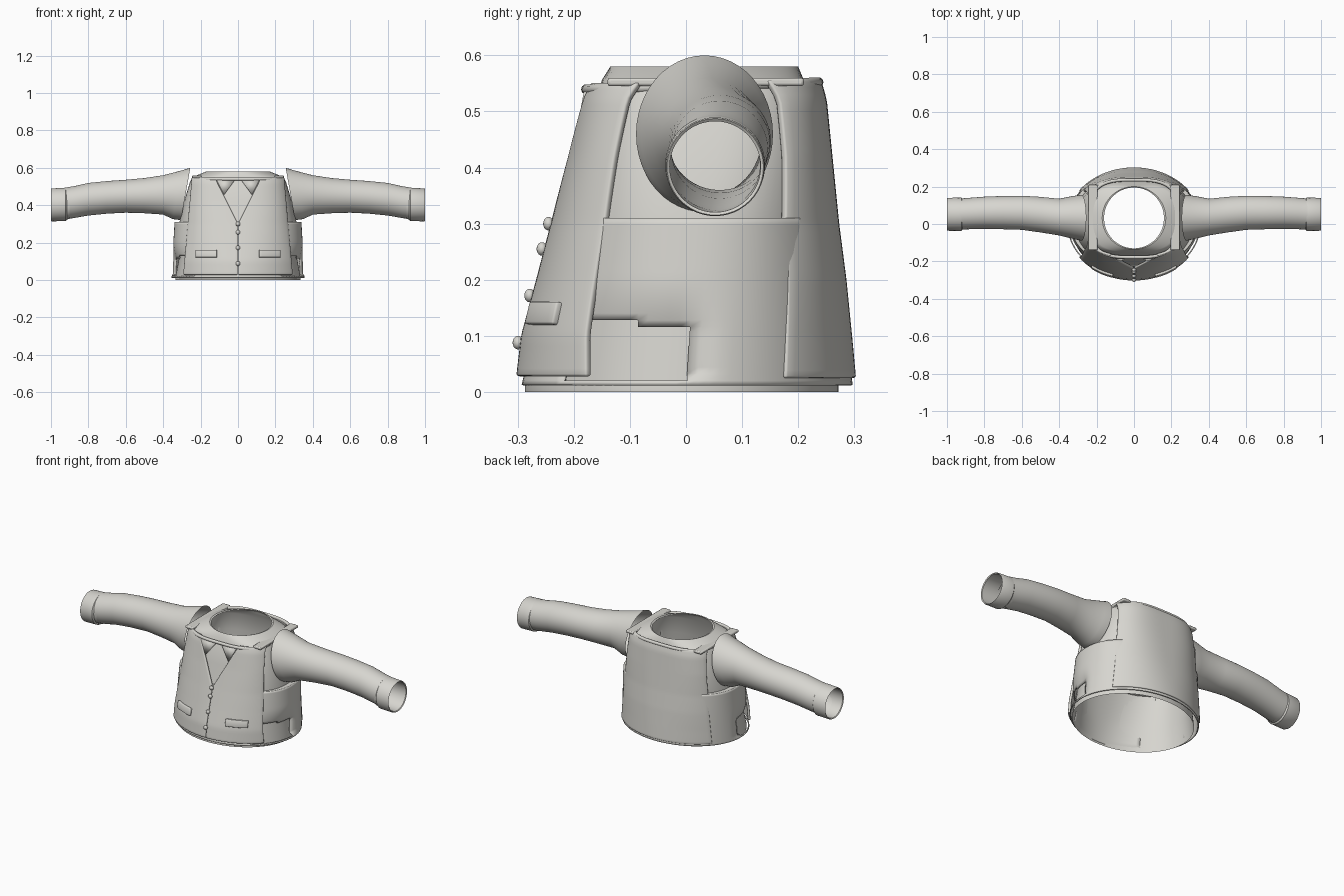
import bpy, bmesh, math
from mathutils import Vector

if "Cube" in bpy.data.objects:
    bpy.data.objects.remove(bpy.data.objects["Cube"])

cloth = bpy.data.materials.new("light_grey_cloth")
cloth.use_nodes = True
cloth.diffuse_color = (0.68, 0.67, 0.63, 1)
cloth.node_tree.nodes["Principled BSDF"].inputs["Base Color"].default_value = cloth.diffuse_color


def finish(name, bm, thick=0, bevel=0):
    """Turn a bmesh into a smooth grey object with optional thickness and bevel."""
    bmesh.ops.recalc_face_normals(bm, faces=bm.faces)
    mesh = bpy.data.meshes.new(name)
    bm.to_mesh(mesh)
    bm.free()
    mesh.materials.append(cloth)
    obj = bpy.data.objects.new(name, mesh)
    bpy.context.collection.objects.link(obj)
    if thick:
        mod = obj.modifiers.new("thickness", "SOLIDIFY")
        mod.thickness = thick
        mod.offset = 0
    if bevel:
        mod = obj.modifiers.new("soft_edges", "BEVEL")
        mod.width = bevel
        mod.segments = 2
        mod.limit_method = "ANGLE"
        mod.angle_limit = math.radians(50)
    bpy.ops.object.select_all(action="DESELECT")
    bpy.context.view_layer.objects.active = obj
    obj.select_set(True)
    bpy.ops.object.shade_smooth_by_angle(angle=math.radians(35))
    return obj


def skin(rows, closed=False):
    """Bridge rows of points with quads."""
    bm = bmesh.new()
    grid = [[bm.verts.new(p) for p in row] for row in rows]
    for low, high in zip(grid, grid[1:]):
        n = len(low)
        for i in range(n if closed else n - 1):
            j = (i + 1) % n
            bm.faces.new((low[i], low[j], high[j], high[i]))
    return bm


def ring(z, half, front, back, power, count=96):
    """Rounded-square outline at one height."""
    mid, deep = (front + back) / 2, (back - front) / 2
    pts = []
    for i in range(count):
        a = math.tau * i / count
        c, s = math.cos(a), math.sin(a)
        pts.append(Vector((half * math.copysign(abs(c) ** (2 / power), c),
                           mid + deep * math.copysign(abs(s) ** (2 / power), s), z)))
    return pts


def sample(table, key):
    """Linear lookup in a table whose first column is the key."""
    for a, b in zip(table, table[1:]):
        if key <= b[0]:
            t = (key - a[0]) / (b[0] - a[0])
            return [p + (q - p) * t for p, q in zip(a[1:], b[1:])]
    return table[-1][1:]


# Vest outline by height: z, half width, front y, back y, roundness
VEST = [(.025, .36, -.302, .302, 2), (.1, .35, -.293, .295, 2.1),
        (.2, .33, -.266, .285, 2.3), (.3, .31, -.24, .272, 2.5),
        (.42, .29, -.21, .26, 2.8), (.52, .27, -.188, .25, 3),
        (.555, .258, -.175, .24, 3)]


def vest_y(x, z, side):
    half, front, back, power = sample(VEST, z)
    mid, deep = (front + back) / 2, (back - front) / 2
    return mid + side * deep * max(0, 1 - abs(x / half) ** power) ** (1 / power)


def panel_edge(z):
    return .292 - .09 * z


# Shirt core with shoulder yoke and round neck opening
shirt = [(0, .335, -.287, .272, 2), (.012, .335, -.287, .272, 2),
         (.12, .315, -.265, .265, 2), (.3, .315, -.22, .25, 2.4),
         (.42, .288, -.19, .24, 2.8), (.52, .258, -.168, .228, 3),
         (.548, .245, -.152, .212, 3), (.556, .23, -.15, .21, 2.8),
         (.58, .17, -.135, .2, 2), (.577, .16, -.13, .195, 2)]
finish("shirt_body", skin([ring(*r) for r in shirt], True))

# Side wrap of the vest, dented and cut open at the lower front flank
heights = [.012, .02] + [.02 + .29 * i / 24 for i in range(1, 25)]
rows = []
for z in heights:
    t = (z - .012) / .298
    pts = ring(z, .354 - .018 * t, -.29 + .07 * t, .294 - .034 * t, 2 + .3 * t)
    for p in pts:
        if z > .02:
            down = min(1, max(0, (.21 - z) / .1))
            forward = min(1, max(0, (.07 - p.y) / .07))
            p.x *= 1 - .07 * (down * forward) ** 2
    rows.append(pts)
wrap = skin(rows, True)
hole = []
for f in wrap.faces:
    c = f.calc_center_median()
    if -.21 < c.y < 0 and .02 < c.z < .115 - .1 * c.y:
        hole.append(f)
bmesh.ops.delete(wrap, geom=hole, context="FACES")
finish("vest_side_wrap", wrap, .006)

# Ledge closing the vest armhole
finish("armhole_ledge", skin([ring(.31, .336, -.22, .26, 2.3),
                              ring(.311, .29, -.2, .24, 2.4)], True))

# Vest front halves with a V neck
for sign, label in ((1, "left"), (-1, "right")):
    rows = []
    for k in range(40):
        z = .028 + .522 * k / 39
        inner = max(.0015, (z - .3) * .5)
        outer = panel_edge(z)
        xs = [inner + (outer - inner) * i / 20 for i in range(21)]
        rows.append([(sign * x, vest_y(x, z, -1) + .006, z) for x in xs])
    finish("vest_front_" + label, skin(rows), .014, .004)

# Vest back
rows = []
for k in range(40):
    z = .025 + .53 * k / 39
    xs = [panel_edge(z) * i / 20 for i in range(-20, 21)]
    rows.append([(x, vest_y(x, z, 1) - .006, z) for x in xs])
finish("vest_back", skin(rows), .014, .004)


def bar(name, corner_a, corner_b, bevel):
    bm = bmesh.new()
    a, b = Vector(corner_a), Vector(corner_b)
    bmesh.ops.create_cube(bm, size=1)
    for v in bm.verts:
        v.co = (a + b) / 2 + v.co * (b - a)
    return finish(name, bm, 0, bevel)


def tube(name, pts, radius, cyclic):
    """Round cord along a list of points."""
    curve = bpy.data.curves.new(name, "CURVE")
    curve.dimensions = "3D"
    curve.bevel_depth = radius
    curve.bevel_resolution = 3
    curve.use_fill_caps = True
    line = curve.splines.new("POLY")
    line.points.add(len(pts) - 1)
    for q, p in zip(line.points, pts):
        q.co = (*p, 1)
    line.use_cyclic_u = cyclic
    curve.materials.append(cloth)
    obj = bpy.data.objects.new(name, curve)
    bpy.context.collection.objects.link(obj)


# Rolled rim round the top of the vest
rim = ring(.545, .238, -.178, .236, 3.2)
for p in rim:
    p.z += .03 * p.y
tube("vest_top_rim", rim, .009, True)

for sign, label in ((1, "left"), (-1, "right")):
    # Shoulder strap
    bar("shoulder_strap_" + label, (sign * .195, -.14, .545),
        (sign * .245, .21, .56), .005)

    # Collar tip lying in the V
    bm = bmesh.new()
    tip = [(.115, -.178, .535), (.075, -.193, .455), (.02, -.176, .53)]
    bm.faces.new([bm.verts.new((sign * x, y, z)) for x, y, z in tip])
    finish("collar_tip_" + label, bm, .008)

    # Pocket flap following the vest front
    rows = []
    for z in (.12, .14, .16):
        xs = [.112 + .113 * i / 8 for i in range(9)]
        rows.append([(sign * x, vest_y(x, z, -1) - .005, z) for x in xs])
    finish("pocket_flap_" + label, skin(rows), .018, .004)

    # Sleeve: x, y centre, z centre, y radius, z radius
    sleeve = [(.255, .033, .46, .122, .14), (.3, .035, .456, .115, .13),
              (.4, .037, .455, .098, .105), (.5, .05, .451, .095, .094),
              (.6, .06, .448, .091, .088), (.7, .061, .442, .089, .087),
              (.8, .06, .432, .086, .087), (.88, .056, .416, .084, .085),
              (.935, .053, .408, .083, .084)]
    rows = []
    for k, (x, cy, cz, ry, rz) in enumerate(sleeve):
        row = []
        for i in range(48):
            a = math.tau * i / 48
            slant = (1 - math.sin(a)) * .025 if k < 2 else 0
            row.append((sign * (x + slant), cy + ry * math.cos(a), cz + rz * math.sin(a)))
        rows.append(row)
    finish("sleeve_" + label, skin(rows, True))

    # Cuff
    rows = []
    for x, r in ((.915, .082), (.922, .089), (.996, .088), (1, .086), (.996, .081), (.9, .08)):
        rows.append([(sign * x, .052 + r * math.cos(math.tau * i / 48),
                      .403 - .04 * (x - .96) + r * math.sin(math.tau * i / 48))
                     for i in range(48)])
    finish("cuff_" + label, skin(rows, True))

# Buttons down the front seam
for n, z in enumerate((.3, .255, .172, .088)):
    bm = bmesh.new()
    bmesh.ops.create_uvsphere(bm, u_segments=16, v_segments=10, radius=.012)
    for v in bm.verts:
        v.co = (v.co.x, v.co.y * .8 + vest_y(0, z, -1) - .005, v.co.z + z)
    finish("button_%d" % (n + 1), bm)
